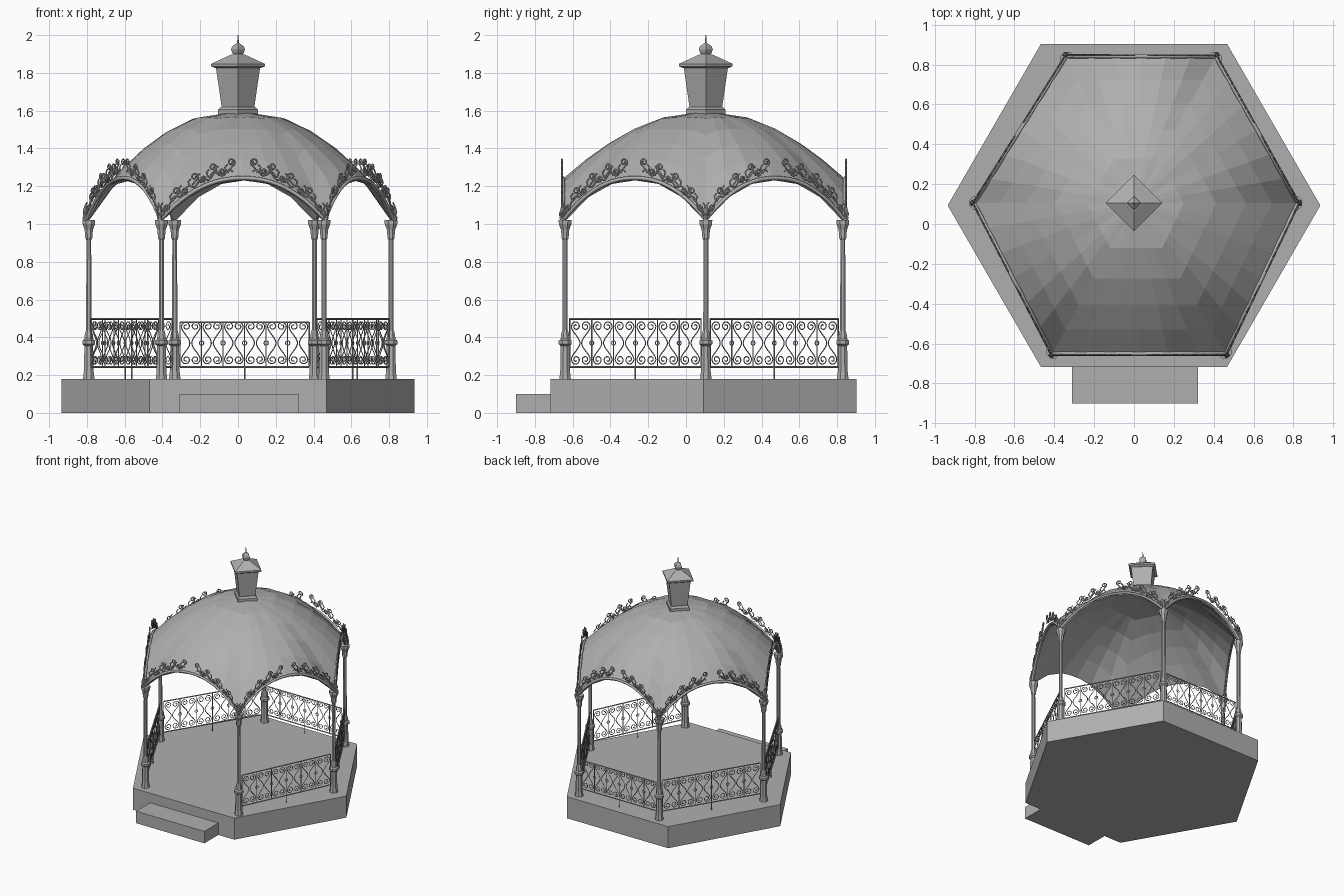
import bpy, bmesh, math
from mathutils import Vector

if "Cube" in bpy.data.objects:
    bpy.data.objects.remove(bpy.data.objects["Cube"])

CX, CY = 0.005, 0.105
# column centres, counter-clockwise from the front left
COLS = [(-0.405, -0.64), (0.455, -0.64), (0.81, 0.105), (0.405, 0.83), (-0.335, 0.83), (-0.79, 0.105)]

GREY = bpy.data.materials.new("dark_grey")
GREY.diffuse_color = (0.43, 0.43, 0.43, 1)
GREY.use_nodes = True
GREY.node_tree.nodes["Principled BSDF"].inputs["Base Color"].default_value = GREY.diffuse_color


def mesh_object(name, bm):
    bmesh.ops.recalc_face_normals(bm, faces=bm.faces)
    me = bpy.data.meshes.new(name)
    bm.to_mesh(me)
    bm.free()
    me.materials.append(GREY)
    ob = bpy.data.objects.new(name, me)
    bpy.context.collection.objects.link(ob)
    return ob


def lathe(name, profile, x, y, sides, turn=0.0):
    """Faceted solid of revolution from (radius, z) pairs."""
    bm = bmesh.new()
    rings = []
    for r, z in profile:
        rings.append([bm.verts.new((x + r * math.cos(turn + k * math.tau / sides),
                                    y + r * math.sin(turn + k * math.tau / sides), z)) for k in range(sides)])
    for a, b in zip(rings, rings[1:]):
        for k in range(sides):
            j = (k + 1) % sides
            bm.faces.new((a[k], a[j], b[j], b[k]))
    bm.faces.new(rings[0][::-1])
    bm.faces.new(rings[-1])
    return mesh_object(name, bm)


def box(name, lo, hi):
    bm = bmesh.new()
    bmesh.ops.create_cube(bm, size=1)
    for v in bm.verts:
        v.co = [lo[i] + (v.co[i] + 0.5) * (hi[i] - lo[i]) for i in range(3)]
    return mesh_object(name, bm)


def wires(name, paths, radius):
    """Iron bars: one curve object holding many square-section paths."""
    cu = bpy.data.curves.new(name, 'CURVE')
    cu.dimensions = '3D'
    cu.bevel_depth = radius
    cu.bevel_resolution = 0
    cu.use_fill_caps = True
    cu.materials.append(GREY)
    for pts in paths:
        sp = cu.splines.new('POLY')
        sp.points.add(len(pts) - 1)
        for p, co in zip(sp.points, pts):
            p.co = (*co, 1)
    ob = bpy.data.objects.new(name, cu)
    bpy.context.collection.objects.link(ob)
    return ob


def spiral(cu, cv, r0, r1, a0, turns, n=16):
    return [(cu + (r0 + (r1 - r0) * i / n) * math.cos(a0 + turns * math.tau * i / n),
             cv + (r0 + (r1 - r0) * i / n) * math.sin(a0 + turns * math.tau * i / n)) for i in range(n + 1)]


# stone base and step
lathe("base", [(0.935, 0), (0.935, 0.18)], 0, 0.093, 6)
box("step", (-0.31, -0.90, 0), (0.32, -0.70, 0.10))

# columns with pedestal, capital and finial
COLUMN = [(0.033, 0.18), (0.028, 0.22), (0.025, 0.355), (0.037, 0.364), (0.037, 0.382), (0.026, 0.39),
          (0.022, 0.42), (0.015, 0.44), (0.014, 0.915), (0.020, 0.925), (0.021, 0.94), (0.024, 0.97),
          (0.036, 1.0), (0.037, 1.02)]
FINIAL = [(0.008, 1.0), (0.014, 1.035), (0.006, 1.045), (0.012, 1.06), (0.010, 1.075), (0.002, 1.1)]
corners = []
for i, (x, y) in enumerate(COLS):
    lathe(f"column_{i}", COLUMN, x, y, 8, math.pi / 8)
    out = Vector((x - CX, y - CY)).normalized()
    lathe(f"column_finial_{i}", FINIAL, x + out.x * 0.02, y + out.y * 0.02, 6)
    corners.append(Vector((x, y)) + out * 0.012)


# roof: shallow dome cut by arches on every side
def arch_z(t):
    return 1.02 + 0.22 * (1 - abs(t) ** 2.2)


SEG, TOP = 6, 1.597
RINGS = [0.3, 0.5, 0.68, 0.84, 1.0]
rim = []
for a, b in zip(corners, corners[1:] + corners[:1]):
    for k in range(SEG):
        t = -1 + 2 * k / SEG
        rim.append((a.lerp(b, k / SEG), t))
bm = bmesh.new()
apex = bm.verts.new((CX, CY, TOP))
grid = []
for s in RINGS:
    row = []
    for p, t in rim:
        z = TOP - (TOP - arch_z(t)) * s ** (1.92 + 0.3 * abs(t))
        row.append(bm.verts.new((CX + (p.x - CX) * s, CY + (p.y - CY) * s, z)))
    grid.append(row)
n = len(rim)
for k in range(n):
    j = (k + 1) % n
    bm.faces.new((apex, grid[0][k], grid[0][j]))
    for a, b in zip(grid, grid[1:]):
        bm.faces.new((a[k], b[k], b[j], a[j]))
roof = mesh_object("roof", bm)
if roof.data.polygons[0].normal.z < 0:
    roof.data.flip_normals()
mod = roof.modifiers.new("thickness", 'SOLIDIFY')
mod.thickness = 0.012
mod.offset = -1

# arch rims and scrolled cresting above each arch
for i in range(6):
    a, b = corners[i], corners[(i + 1) % 6]
    d = (b - a).normalized()
    nrm = Vector((d.y, -d.x))
    mid, half = (a + b) / 2, (b - a).length / 2

    def place(u, z, off=0.006):
        p = mid + d * u + nrm * off
        return (p.x, p.y, z)

    wires(f"arch_rim_{i}", [[place(half * t / 12, arch_z(t / 12) + 0.003, 0.0) for t in range(-12, 13)]], 0.011)
    paths = []
    for side in (-1, 1):
        # wavy vine following the arch
        vine = []
        for k in range(33):
            t = 0.12 + 0.86 * k / 32
            vine.append(place(side * half * t, arch_z(t) + 0.038 + 0.014 * math.sin(k * 1.0)))
        paths.append(vine)
        # curls growing off the vine, alternately high and low
        for k in range(8):
            t = 0.14 + 0.78 * k / 7
            high = k % 2 == 0
            r = 0.022 if high else 0.018
            cz = arch_z(t) + (0.09 if high else 0.05) - 0.003 * k
            curl = spiral(half * t, cz, r, 0.005, -1.8, -1.4 if high else 1.4)
            curl.insert(0, (half * (t + 0.05), arch_z(t + 0.05) + 0.035))
            paths.append([place(side * u, v) for u, v in curl])
            # small leaf between the curls
            t2 = t + 0.055
            z2 = arch_z(t2) + 0.04
            leaf = [(half * t2, z2), (half * t2 + 0.010, z2 + 0.025), (half * t2 - 0.004, z2 + 0.042)]
            paths.append([place(side * u, v) for u, v in leaf])
        # end scroll at the column
        paths.append([place(side * u, v) for u, v in spiral(half - 0.005, 1.055, 0.026, 0.006, -1.5, 1.3)])
    wires(f"roof_cresting_{i}", paths, 0.0045)

# railings on every side but the front
BAYS, ZM = 6, 0.37
for i in range(1, 6):
    a, b = Vector(COLS[i]), Vector(COLS[(i + 1) % 6])
    d = (b - a).normalized()
    start, length = a + d * 0.028, (b - a).length - 0.056
    hi = 0.485 if i == 3 else 0.503

    def at(u, z):
        p = start + d * u
        return (p.x, p.y, z)

    wires(f"railing_rails_{i}", [[at(0, z), at(length, z)] for z in (0.242, hi - 0.005)], 0.005)
    wires(f"railing_leg_{i}", [[at(length / 2, 0.17), at(length / 2, 0.245)]], 0.004)
    bay = length / BAYS
    w = bay * 0.40
    bars, scrolls = [], []
    for k in range(BAYS + 1):
        u0 = k * bay
        bars.append([at(u0, 0.242), at(u0, hi - 0.004)])
        if 0 < k < BAYS:
            scrolls.append([at(u, v) for u, v in spiral(u0, ZM, 0.012, 0.012, 0, 1, 8)])
    for k in range(BAYS):
        uc = (k + 0.5) * bay
        # heart-shaped scrolls mirrored four ways
        half_heart = [(0.005 + (w - 0.001) * q * q * (3 - 2 * q), 0.088 * q) for q in [j / 8 for j in range(8)]]
        half_heart += spiral(w * 0.55, 0.088, w * 0.45 + 0.004, 0.007, 0, 1.35)
        for sx in (-1, 1):
            for sz in (-1, 1):
                scrolls.append([at(uc + sx * u, ZM + sz * v) for u, v in half_heart])
    wires(f"railing_bars_{i}", bars, 0.003)
    wires(f"railing_scrolls_{i}", scrolls, 0.003)

# four-sided lantern, its cap and the ball finial
LX = 0.0
lathe("lantern_base", [(0.105, 1.58), (0.105, 1.605), (0.09, 1.62)], LX, CY, 4)
lathe("lantern_body", [(0.086, 1.615), (0.118, 1.835)], LX, CY, 4)
lathe("lantern_cap", [(0.12, 1.825), (0.142, 1.835), (0.142, 1.848), (0.04, 1.895), (0.02, 1.9)], LX, CY, 4)
lathe("lantern_finial", [(0.018, 1.89), (0.03, 1.905), (0.037, 1.925), (0.03, 1.942), (0.012, 1.954),
                         (0.005, 1.96), (0.002, 2.0)], LX, CY, 4)
